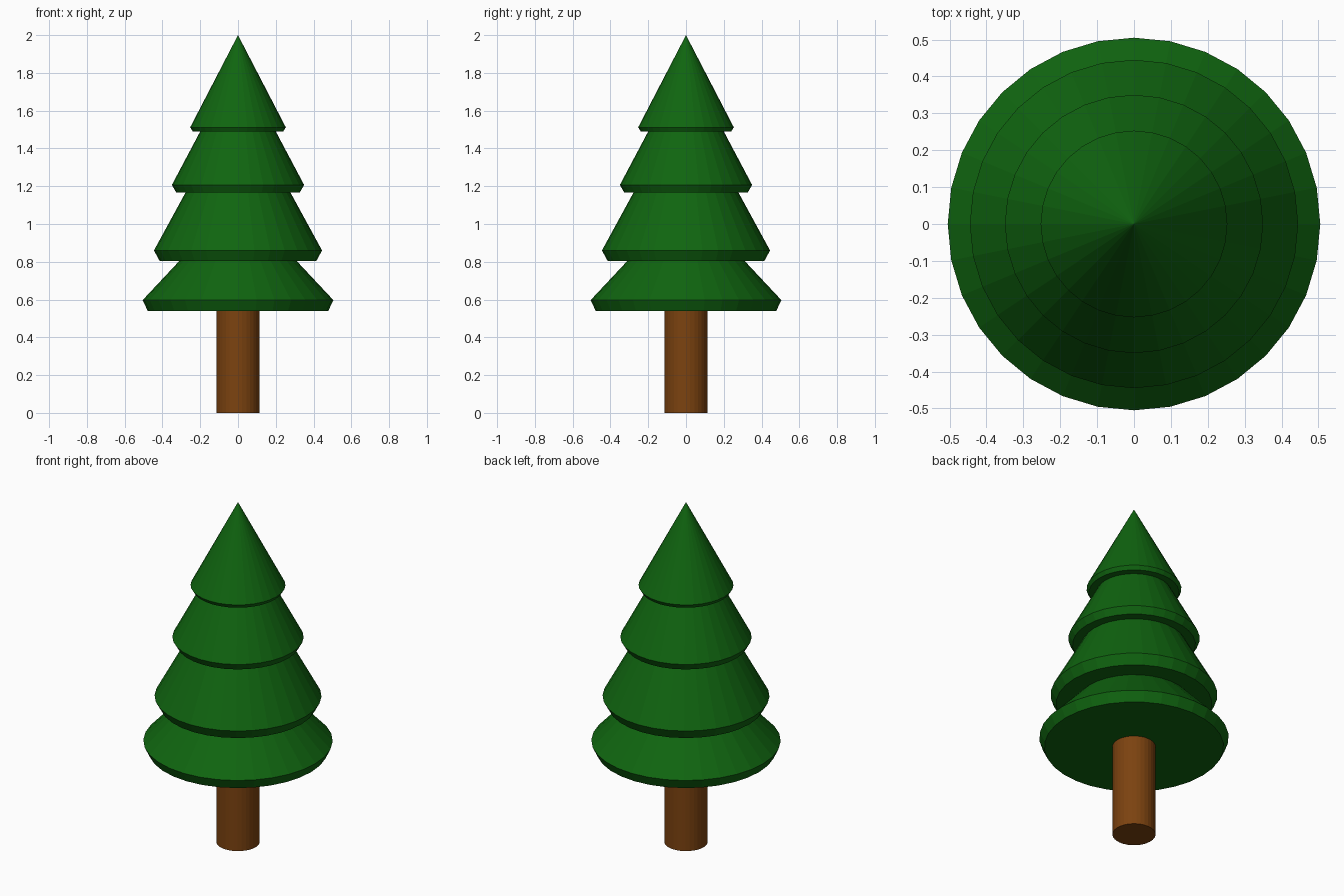
import bpy
import bmesh
from math import cos, sin, tau

cube = bpy.data.objects.get("Cube")
if cube:
    bpy.data.objects.remove(cube, do_unlink=True)

SIDES = 32


def make_material(name, colour):
    mat = bpy.data.materials.new(name)
    mat.use_nodes = True
    mat.diffuse_color = colour
    mat.node_tree.nodes["Principled BSDF"].inputs["Base Color"].default_value = colour
    return mat


def lathe(name, profile, mat):
    """Turn a (radius, height) profile about z; zero radius makes a point, open ends are capped."""
    bm = bmesh.new()
    rings = []
    for r, z in profile:
        if r == 0:
            rings.append([bm.verts.new((0, 0, z))] * SIDES)
        else:
            rings.append([bm.verts.new((r * cos(tau * i / SIDES), r * sin(tau * i / SIDES), z))
                          for i in range(SIDES)])
    for low, high in zip(rings, rings[1:]):
        for i in range(SIDES):
            j = (i + 1) % SIDES
            corners = dict.fromkeys((low[i], low[j], high[j], high[i]))
            bm.faces.new(list(corners))
    bm.faces.new(rings[0][::-1])
    if profile[-1][0] > 0:
        bm.faces.new(rings[-1])
    mesh = bpy.data.meshes.new(name)
    bm.to_mesh(mesh)
    bm.free()
    mesh.materials.append(mat)
    obj = bpy.data.objects.new(name, mesh)
    bpy.context.collection.objects.link(obj)
    return obj


green = make_material("pine green", (0.005, 0.13, 0.005, 1))
brown = make_material("bark brown", (0.2, 0.055, 0.005, 1))

# Trunk
lathe("trunk", [(0.115, 0), (0.115, 0.54)], brown)

# Foliage tiers, each with a flat underside, a flared rim and a sloping top
tiers = {
    "bottom_foliage": [(0.478, 0.54), (0.505, 0.597), (0.31, 0.805)],
    "lower_foliage": [(0.415, 0.805), (0.445, 0.86), (0.277, 1.168)],
    "upper_foliage": [(0.328, 1.168), (0.35, 1.207), (0.2, 1.49)],
    "top_foliage": [(0.24, 1.49), (0.253, 1.512), (0, 2)],
}
for name, profile in tiers.items():
    lathe(name, profile, green)
